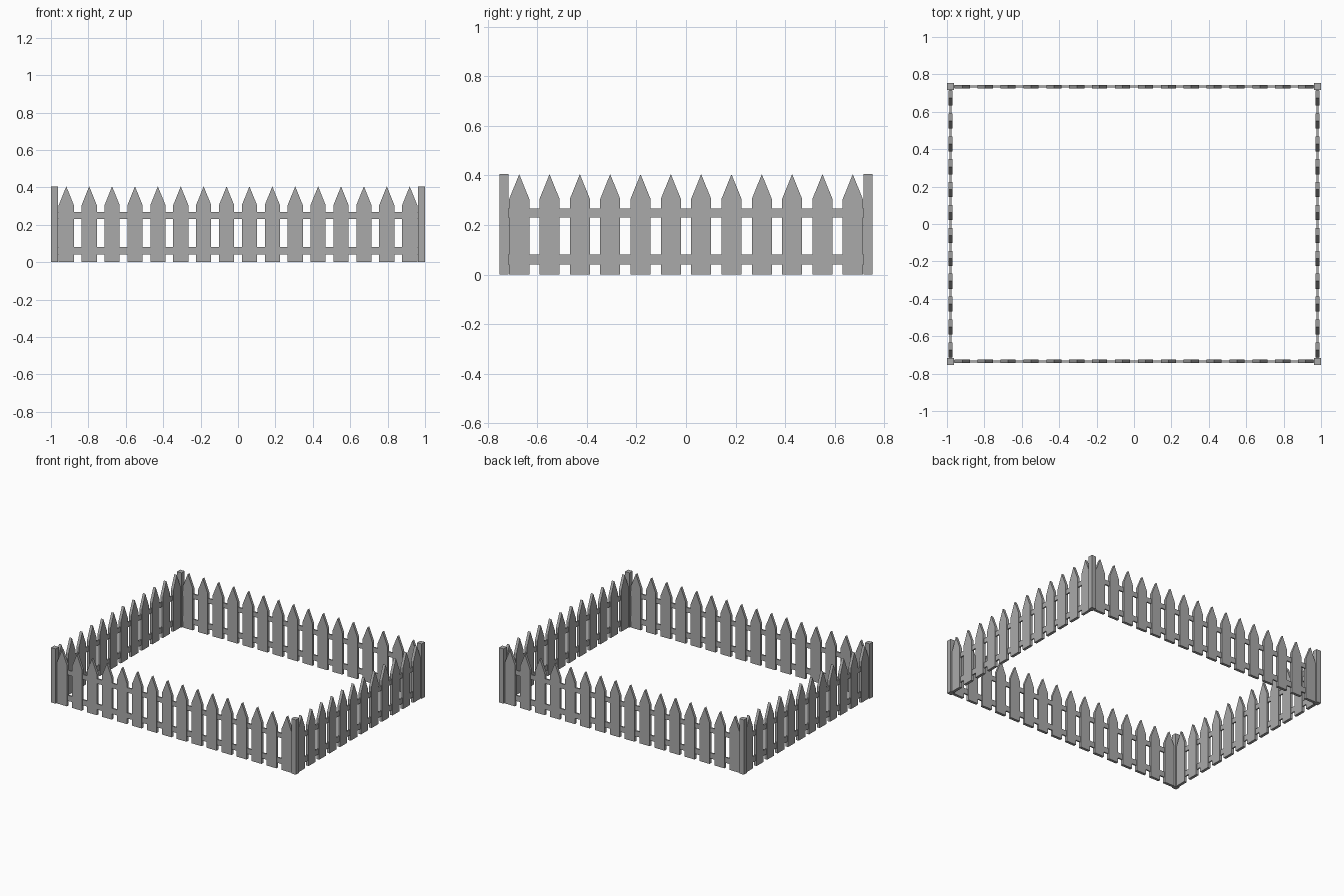
import bpy, bmesh
from math import pi
from mathutils import Matrix

cube = bpy.data.objects.get("Cube")
if cube:
    bpy.data.objects.remove(cube, do_unlink=True)

HALF_X, HALF_Y = 0.9815, 0.7345      # post centre lines
POST, HEIGHT, SHOULDER = 0.037, 0.405, 0.305
PITCH, PICKET_W, PICKET_T, RAIL_T = 0.1224, 0.081, 0.02, 0.01

grey = bpy.data.materials.new("weathered_grey")
grey.use_nodes = True
colour = (0.4, 0.4, 0.4, 1)
grey.diffuse_color = colour
grey.node_tree.nodes["Principled BSDF"].inputs["Base Color"].default_value = colour


def add_box(bm, size, centre):
    m = Matrix.Translation(centre) @ Matrix.Diagonal((*size, 1))
    bmesh.ops.create_cube(bm, size=1, matrix=m)


def add_picket(bm, x):
    w, t = PICKET_W / 2, PICKET_T / 2
    outline = [(-w, 0), (w, 0), (w, SHOULDER), (0, HEIGHT), (-w, SHOULDER)]
    face = bm.faces.new([bm.verts.new((x + px, -t, z)) for px, z in outline])
    out = bmesh.ops.extrude_face_region(bm, geom=[face])
    moved = [v for v in out["geom"] if isinstance(v, bmesh.types.BMVert)]
    bmesh.ops.translate(bm, verts=moved, vec=(0, PICKET_T, 0))


def finish(bm, name, location=(0, 0, 0), turn=0):
    bmesh.ops.recalc_face_normals(bm, faces=bm.faces)
    mesh = bpy.data.meshes.new(name)
    bm.to_mesh(mesh)
    bm.free()
    mesh.materials.append(grey)
    ob = bpy.data.objects.new(name, mesh)
    ob.location = location
    ob.rotation_euler.z = turn
    bpy.context.collection.objects.link(ob)


def fence_side(side, count, half_length, location, turn):
    # Pointed pickets
    bm = bmesh.new()
    for i in range(count):
        add_picket(bm, (i - (count - 1) / 2) * PITCH)
    finish(bm, side + "_pickets", location, turn)
    # Two horizontal rails running between the posts
    bm = bmesh.new()
    for low, high in ((0.04, 0.081), (0.231, 0.267)):
        add_box(bm, (2 * half_length, RAIL_T, high - low), (0, 0, (low + high) / 2))
    finish(bm, side + "_rails", location, turn)


fence_side("front", 16, HALF_X, (0, -HALF_Y, 0), 0)
fence_side("back", 16, HALF_X, (0, HALF_Y, 0), pi)
fence_side("left", 12, HALF_Y, (HALF_X, 0, 0), pi / 2)
fence_side("right", 12, HALF_Y, (-HALF_X, 0, 0), -pi / 2)

# Corner posts
for x, side in ((HALF_X, "left"), (-HALF_X, "right")):
    for y, end in ((-HALF_Y, "front"), (HALF_Y, "back")):
        bm = bmesh.new()
        add_box(bm, (POST, POST, HEIGHT), (0, 0, HEIGHT / 2))
        finish(bm, f"{end}_{side}_post", (x, y, 0))
